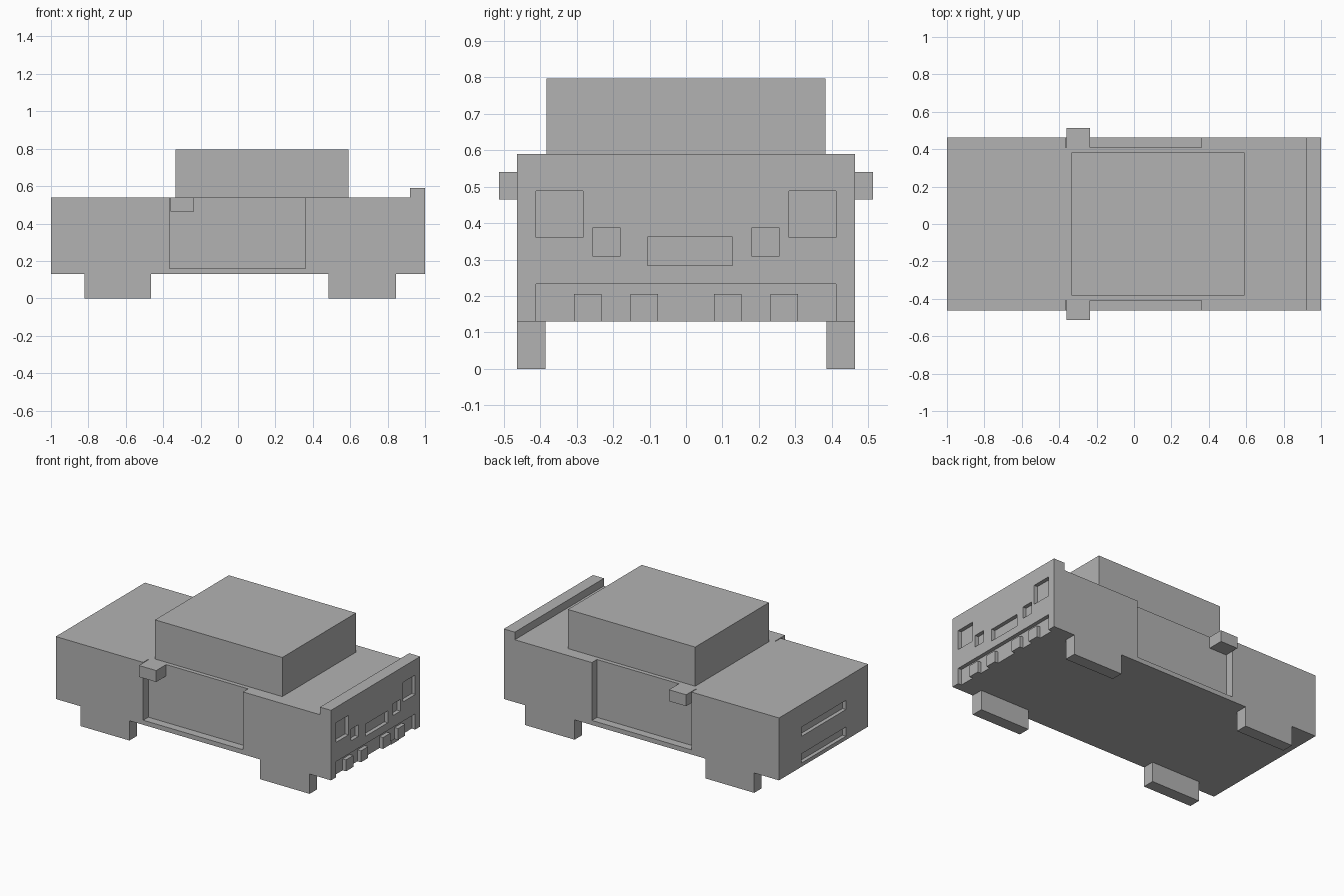
import bpy

cube = bpy.data.objects.get("Cube")
if cube:
    bpy.data.objects.remove(cube, do_unlink=True)

GREY = bpy.data.materials.new("plain_grey")
GREY.use_nodes = True
GREY.diffuse_color = (0.45, 0.45, 0.45, 1)
GREY.node_tree.nodes["Principled BSDF"].inputs["Base Color"].default_value = (0.45, 0.45, 0.45, 1)


def box(name, x, y, z):
    """Axis-aligned box from (min, max) pairs."""
    bpy.ops.mesh.primitive_cube_add(size=1)
    ob = bpy.context.object
    ob.name = ob.data.name = name
    for v in ob.data.vertices:
        v.co = [a + (b - a) * (c + 0.5) for c, (a, b) in zip(v.co, (x, y, z))]
    ob.data.materials.append(GREY)
    return ob


def carve(ob, x, y, z):
    """Cut a box-shaped recess and discard the cutter."""
    cutter = box("cutter", x, y, z)
    cutter.hide_render = True
    mod = ob.modifiers.new("recess", 'BOOLEAN')
    mod.operation, mod.solver, mod.object = 'DIFFERENCE', 'EXACT', cutter
    bpy.context.view_layer.objects.active = ob
    bpy.ops.object.modifier_apply(modifier=mod.name)
    bpy.data.objects.remove(cutter, do_unlink=True)


def span(side, near, far):
    """Range across the car, mirrored by side."""
    return tuple(sorted((side * near, side * far)))


W = 0.463       # half width
FLOOR = 0.13    # underside
DECK = 0.54     # bonnet and boot height
DEPTH = 0.025   # recess depth at the ends

body = box("body", (-1, 1), (-W, W), (FLOOR, DECK))
box("cabin", (-0.335, 0.59), (-0.383, 0.383), (DECK, 0.797))
box("end_lip", (0.92, 1), (-W, W), (DECK, 0.59))

# Doors, mirrors, wheels, lamps and bumper teeth on both sides
end = (1 - DEPTH, 1.1)
for side, label in ((1, "back"), (-1, "front")):
    carve(body, (-0.365, 0.36), span(side, 0.41, 0.6), (0.16, 0.7))
    box(label + "_mirror", (-0.36, -0.235), span(side, 0.41, 0.513), (0.465, DECK))
    for place, x in (("tail", (-0.82, -0.465)), ("nose", (0.485, 0.845))):
        box(f"{label}_{place}_wheel", x, span(side, 0.385, W), (0, FLOOR))
    carve(body, end, span(side, 0.282, 0.411), (0.36, 0.488))
    carve(body, end, span(side, 0.179, 0.257), (0.31, 0.387))
    for i, near in enumerate((0.077, 0.232)):
        box(f"{label}_bumper_tooth_{i + 1}", (1 - DEPTH, 1),
            span(side, near, near + 0.075), (FLOOR, 0.205))

# Grille and lower air intake
carve(body, end, (-0.105, 0.127), (0.283, 0.362))
carve(body, end, (-0.411, 0.411), (0, 0.233))

# Two long slots in the opposite end
for z in (0.155, 0.33):
    carve(body, (-1.1, -1 + DEPTH), (-0.232, 0.232), (z, z + 0.06))
